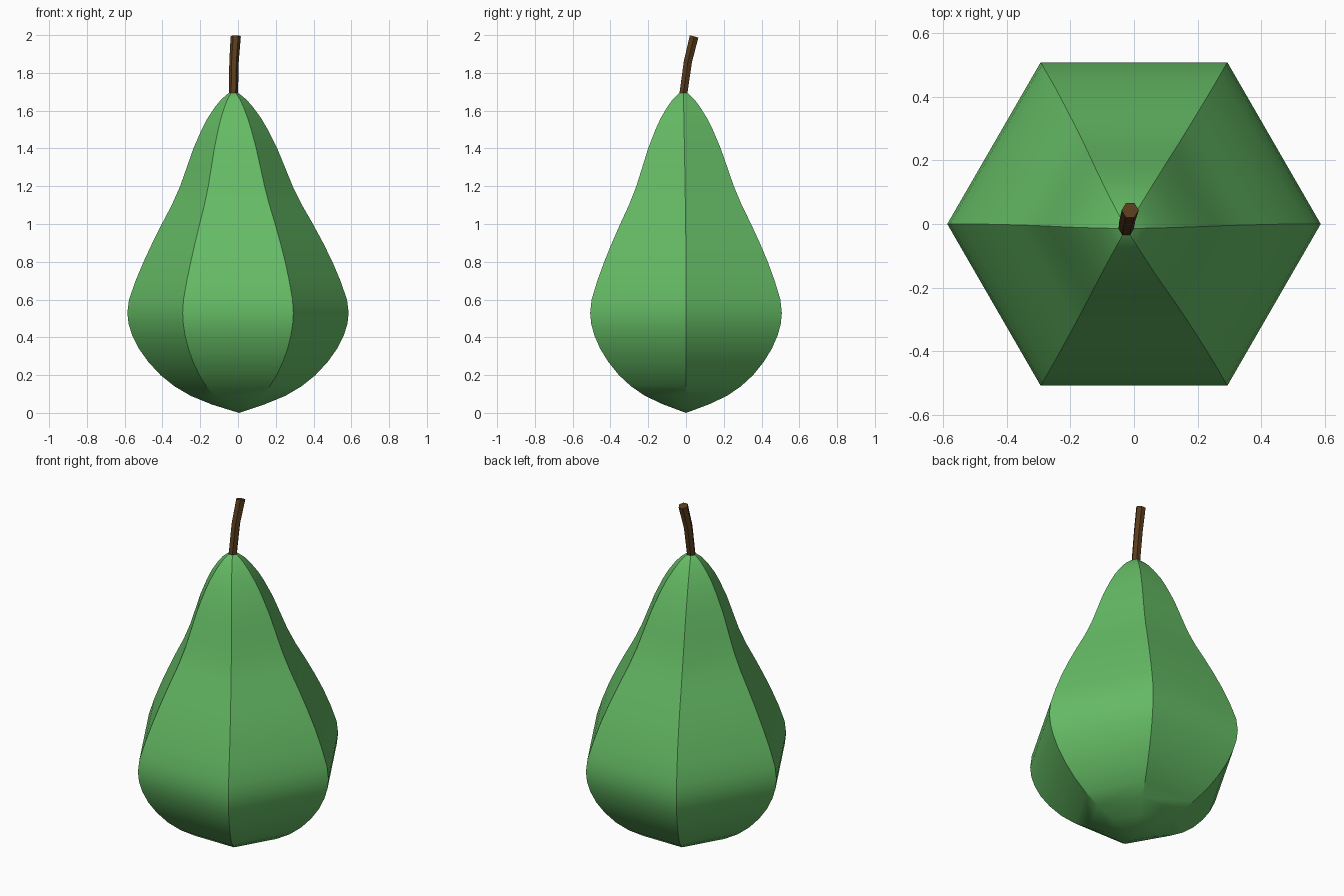
import bpy, math
from mathutils import Vector, Matrix

if "Cube" in bpy.data.objects:
    bpy.data.objects.remove(bpy.data.objects["Cube"])

SIDES = 6

def material(name, color):
    m = bpy.data.materials.new(name)
    m.diffuse_color = color
    m.use_nodes = True
    m.node_tree.nodes["Principled BSDF"].inputs["Base Color"].default_value = m.diffuse_color
    return m

def loft(name, rings, mat, start_tip=None):
    """Skin hexagonal rings (centre, radius, tilt); optional pointed start."""
    verts, faces = [], []
    for c, r, tilt in rings:
        rot = Matrix.Rotation(tilt, 3, 'X')
        for i in range(SIDES):
            a = i * math.tau / SIDES
            verts.append(Vector(c) + rot @ Vector((r * math.cos(a), r * math.sin(a), 0)))
    for k in range(len(rings) - 1):
        for i in range(SIDES):
            j = (i + 1) % SIDES
            a, b = k * SIDES, (k + 1) * SIDES
            faces.append((a + i, a + j, b + j, b + i))
    faces.append(tuple((len(rings) - 1) * SIDES + i for i in range(SIDES)))
    if start_tip:
        verts.append(Vector(start_tip))
        t = len(verts) - 1
        faces += [(t, (i + 1) % SIDES, i) for i in range(SIDES)]
    else:
        faces.append(tuple(reversed(range(SIDES))))
    me = bpy.data.meshes.new(name)
    me.from_pydata(verts, [], faces)
    me.materials.append(mat)
    ob = bpy.data.objects.new(name, me)
    bpy.context.collection.objects.link(ob)
    bpy.ops.object.select_all(action='DESELECT')
    ob.select_set(True)
    bpy.context.view_layer.objects.active = ob
    bpy.ops.object.shade_smooth_by_angle(angle=math.radians(30))
    return ob

# Pear body: (height, corner radius), axis leaning slightly towards the top
profile = [(0.045, 0.14), (0.09, 0.25), (0.14, 0.335), (0.20, 0.41), (0.27, 0.475),
           (0.34, 0.525), (0.41, 0.56), (0.47, 0.579), (0.53, 0.586), (0.60, 0.577),
           (0.70, 0.542), (0.80, 0.50), (0.90, 0.452), (1.00, 0.40), (1.10, 0.345),
           (1.20, 0.298), (1.30, 0.26), (1.40, 0.222), (1.50, 0.175), (1.56, 0.142),
           (1.62, 0.10), (1.66, 0.066), (1.69, 0.03), (1.70, 0.012)]

def lean(z):
    return max(0.0, (z - 0.8) / 0.9) ** 1.3

loft("pear_body",
     [((-0.024 * lean(z), -0.014 * lean(z), z), r, 0) for z, r in profile],
     material("green_skin", (0.13, 0.50, 0.13, 1)), (0.005, 0, 0.0))

# Curved stem
loft("stem",
     [((-0.025, -0.018, 1.66), 0.024, -0.10),
      ((-0.021, 0.010, 1.86), 0.025, -0.20),
      ((-0.012, 0.043, 1.993), 0.027, -0.27)],
     material("brown_stem", (0.10, 0.045, 0.012, 1)))
